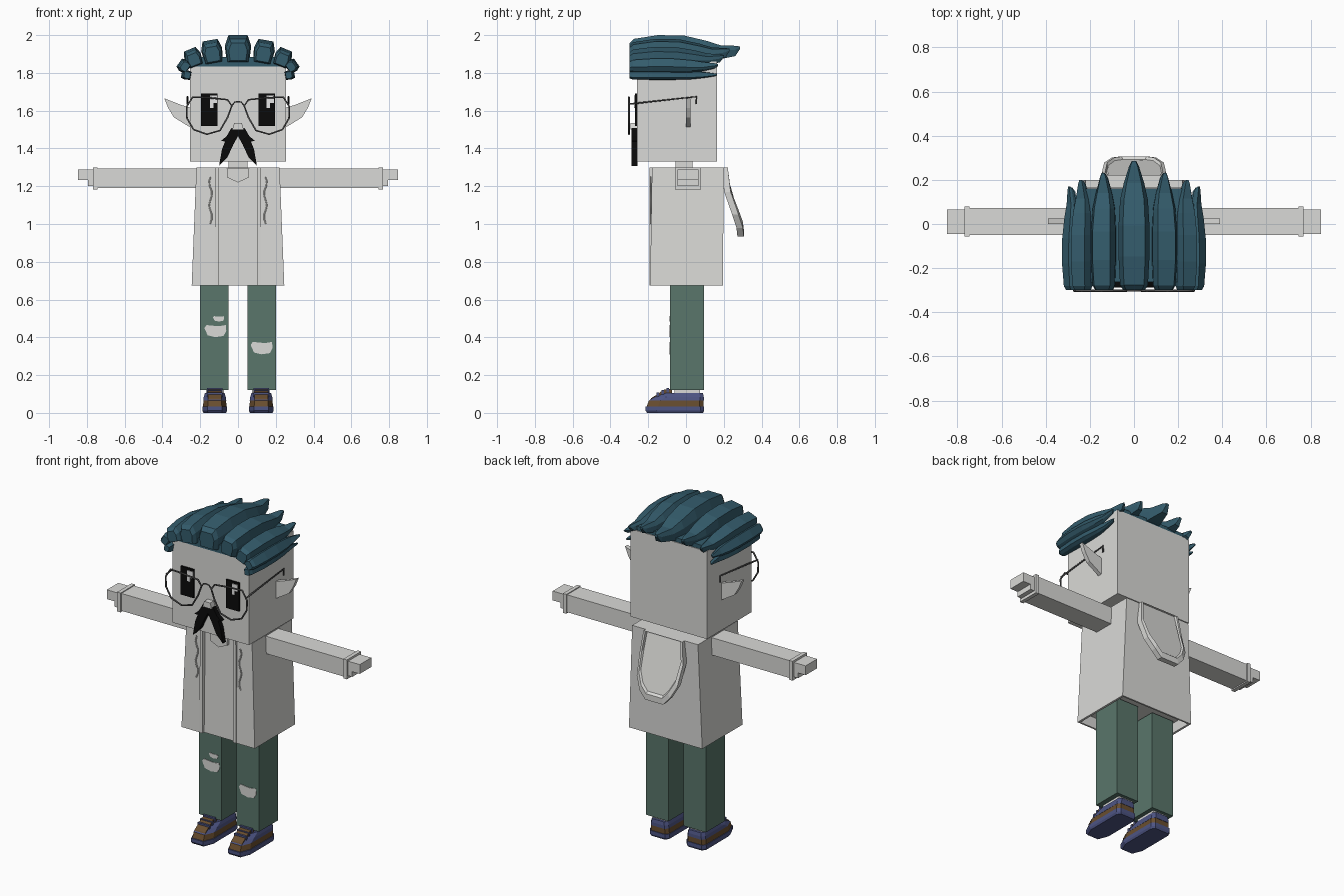
import bpy, bmesh, math
from mathutils import Vector, Matrix

if "Cube" in bpy.data.objects:
    bpy.data.objects.remove(bpy.data.objects["Cube"], do_unlink=True)


def material(name, r, g, b):
    m = bpy.data.materials.new(name)
    m.use_nodes = True
    m.diffuse_color = (r, g, b, 1)
    bsdf = m.node_tree.nodes["Principled BSDF"]
    bsdf.inputs["Base Color"].default_value = (r, g, b, 1)
    bsdf.inputs["Roughness"].default_value = 0.9
    return m


PALE = material("pale grey", 0.7, 0.7, 0.68)
GREEN = material("trouser green", 0.1, 0.18, 0.145)
TEAL = material("hair teal", 0.034, 0.107, 0.15)
BLUE = material("shoe blue", 0.075, 0.09, 0.23)
BROWN = material("shoe brown", 0.14, 0.075, 0.028)
BLACK = material("black", 0.003, 0.003, 0.003)
WIRE = material("wire grey", 0.09, 0.09, 0.09)
WHITE = material("eye white", 0.8, 0.8, 0.8)


def loft(name, rings, mat, matrix=None):
    """Skin a series of equal point rings and cap both ends."""
    bm = bmesh.new()
    rows = [[bm.verts.new(p) for p in ring] for ring in rings]
    n = len(rows[0])
    for a, b in zip(rows, rows[1:]):
        for i in range(n):
            j = (i + 1) % n
            bm.faces.new((a[i], a[j], b[j], b[i]))
    bm.faces.new(rows[0])
    bm.faces.new(rows[-1])
    if matrix:
        bm.transform(matrix)
    bmesh.ops.recalc_face_normals(bm, faces=bm.faces)
    me = bpy.data.meshes.new(name)
    bm.to_mesh(me)
    bm.free()
    me.materials.append(mat)
    ob = bpy.data.objects.new(name, me)
    bpy.context.collection.objects.link(ob)
    return ob


def box(name, x, y, z, mat):
    rect = [(x[0], y[0]), (x[1], y[0]), (x[1], y[1]), (x[0], y[1])]
    return loft(name, [[(a, b, h) for a, b in rect] for h in z], mat)


def plate(name, pts, y0, y1, mat, side=1):
    """Prism with an (x, z) outline, running from y0 to y1."""
    return loft(name, [[(side * x, y, z) for x, z in pts] for y in (y0, y1)], mat)


def wire(name, pts, radius, mat, cyclic=False):
    cu = bpy.data.curves.new(name, "CURVE")
    cu.dimensions = "3D"
    cu.bevel_depth = radius
    cu.bevel_resolution = 1
    sp = cu.splines.new("POLY")
    sp.points.add(len(pts) - 1)
    for p, co in zip(sp.points, pts):
        p.co = (*co, 1)
    sp.use_cyclic_u = cyclic
    cu.materials.append(mat)
    bpy.context.collection.objects.link(bpy.data.objects.new(name, cu))


# Head, neck and nose
box("head", (-0.255, 0.255), (-0.26, 0.165), (1.33, 1.86), PALE)
box("neck", (-0.05, 0.05), (-0.055, 0.035), (1.25, 1.34), PALE)
plate("nose", [(-0.03, 1.5), (0.03, 1.5), (0.02, 1.535), (-0.02, 1.535)], -0.295, -0.255, PALE)

# Coat: hollow underneath, with a shallow opening down the front
def coat_ring(z, hw, front, back, depth=0.014, gap=0.11):
    half = [(gap, front + depth), (gap, front), (hw, front), (hw, back)]
    return [(x, y, z) for x, y in half] + [(-x, y, z) for x, y in reversed(half)]


loft("coat", [coat_ring(0.73, 0.225, -0.165, 0.18), coat_ring(0.675, 0.232, -0.18, 0.185),
              coat_ring(0.675, 0.245, -0.19, 0.195), coat_ring(1.3, 0.22, -0.18, 0.2)], PALE)
plate("collar", [(-0.06, 1.295), (0.06, 1.295), (0.055, 1.245), (0, 1.22), (-0.055, 1.245)],
      -0.185, -0.16, PALE)

# Hood hanging behind the back: sheared U plate with a raised rim
def hood_ring(k, out):
    rows = [(0.13, 0.205, 1.3), (0.145, 0.22, 1.17), (0.135, 0.262, 1.05),
            (0.1, 0.285, 0.98), (0.06, 0.29, 0.935)]
    return [(s * x * k, y + out, 1.3 - (1.3 - z) * k)
            for s, seq in ((1, rows), (-1, rows[::-1])) for x, y, z in seq]


loft("hood", [hood_ring(0.9, -0.005), hood_ring(1, -0.018), hood_ring(1, 0.016),
              hood_ring(0.9, 0.016), hood_ring(0.87, 0.002)], PALE)

# Paired body parts
for s, side in ((1, "left"), (-1, "right")):
    def pair(a, b):
        return (s * a, s * b)

    box(side + "_sleeve", pair(0.2, 0.76), (-0.05, 0.072), (1.19, 1.295), PALE)
    box(side + "_cuff", pair(0.745, 0.768), (-0.057, 0.079), (1.183, 1.3), PALE)
    box(side + "_hand", pair(0.76, 0.846), (-0.045, 0.065), (1.232, 1.288), PALE)
    box(side + "_palm", pair(0.76, 0.795), (-0.045, 0.065), (1.2, 1.24), PALE)
    plate(side + "_lapel", [(0.103, 1.298), (0.12, 1.298), (0.122, 0.675), (0.103, 0.675)],
          -0.193, -0.165, PALE, s)
    wire(side + "_drawstring", [(s * (0.145 + 0.008 * math.sin(i * 1.3)), -0.186, 1.25 - i * 0.025)
                                for i in range(11)], 0.004, PALE)
    plate(side + "_ear", [(0.25, 1.615), (0.3, 1.63), (0.39, 1.665), (0.37, 1.615),
                          (0.34, 1.565), (0.25, 1.51)], 0.0, 0.025, PALE, s)
    box(side + "_trouser_leg", pair(0.05, 0.2), (-0.085, 0.095), (0.12, 0.72), GREEN)
    box(side + "_ankle", pair(0.075, 0.17), (-0.06, 0.075), (0.06, 0.125), PALE)

    # Face details
    box(side + "_eye", pair(0.108, 0.195), (-0.27, -0.255), (1.52, 1.692), BLACK)
    cx = s * 0.15
    box(side + "_eye_highlight", (cx + 0.002, cx + 0.04), (-0.274, -0.269), (1.64, 1.68), WHITE)
    box(side + "_eye_glint", (cx + 0.002, cx + 0.02), (-0.274, -0.269), (1.615, 1.64), WHITE)
    plate(side + "_moustache", [(0, 1.5), (0.035, 1.508), (0.06, 1.465), (0.09, 1.44),
                                (0.068, 1.437), (0.085, 1.395), (0.1, 1.308), (0.055, 1.355),
                                (0.025, 1.42), (0, 1.465)], -0.288, -0.258, BLACK, s)

    # Glasses: rim, temple and nose bridge half
    rim = [(0.272, 1.62), (0.24, 1.672), (0.15, 1.668), (0.055, 1.658), (0.033, 1.625), (0.055, 1.565),
           (0.095, 1.495), (0.165, 1.475), (0.235, 1.5), (0.27, 1.56)]
    wire(side + "_glasses_rim", [(s * x, -0.302, z) for x, z in rim], 0.005, WIRE, True)
    wire(side + "_glasses_temple", [(s * 0.268, -0.302, 1.635), (s * 0.268, 0.055, 1.674),
                                    (s * 0.268, 0.055, 1.635)], 0.005, WIRE)
    wire(side + "_glasses_bridge", [(s * 0.033, -0.302, 1.625), (s * 0.018, -0.302, 1.645),
                                    (0, -0.302, 1.648)], 0.004, WIRE)

    # Shoe: stacked layers with a rounded toe
    def sole_ring(z, front, back, hw):
        ym = front + 0.06
        pts = [(hw, back - 0.02), (hw, ym), (hw * 0.6, front), (-hw * 0.6, front), (-hw, ym),
               (-hw, back - 0.02), (-hw * 0.75, back), (hw * 0.75, back)]
        return [(s * 0.123 + x, y, z) for x, y in pts]

    loft(side + "_shoe_sole", [sole_ring(0, -0.205, 0.09, 0.06), sole_ring(0.012, -0.215, 0.096, 0.066),
                               sole_ring(0.034, -0.215, 0.096, 0.066)], BLUE)
    loft(side + "_shoe_body", [sole_ring(0.034, -0.208, 0.092, 0.062),
                               sole_ring(0.066, -0.196, 0.092, 0.06)], BROWN)
    loft(side + "_shoe_upper", [sole_ring(0.066, -0.196, 0.094, 0.061), sole_ring(0.085, -0.165, 0.094, 0.058),
                                sole_ring(0.105, -0.12, 0.09, 0.052)], BLUE)
    tongue = [(-0.2, 0.05), (-0.185, 0.077), (-0.15, 0.1), (-0.12, 0.122), (-0.075, 0.127), (-0.075, 0.05)]
    loft(side + "_shoe_tongue", [[(s * 0.123 + x, y, z) for y, z in tongue]
                                 for x in (-0.036, 0.036)], BROWN)
    for i in range(3):
        y = -0.155 + i * 0.026
        box(side + "_shoe_lace", (s * 0.123 - 0.04, s * 0.123 + 0.04), (y, y + 0.012),
            (0.085 + i * 0.012, 0.107 + i * 0.013), BLUE)

# Torn patches on the trousers
def tear(name, cx, cz, hw, hh):
    shape = [(-1, 0.5), (-0.8, 1), (0.3, 0.8), (0.95, 1), (1, 0), (0.75, -0.8), (0, -1), (-0.7, -0.7)]
    plate(name, [(cx + hw * x, cz + hh * z) for x, z in shape], -0.088, -0.083, PALE)


tear("right_knee_tear", -0.12, 0.433, 0.058, 0.032)
tear("right_thigh_tear", -0.103, 0.498, 0.03, 0.014)
tear("left_knee_tear", 0.125, 0.343, 0.058, 0.033)

# Hair: a flat cap with swept-back locks fanned over it
box("hair_cap", (-0.25, 0.25), (-0.262, 0.16), (1.835, 1.885), TEAL)


def lock(name, x, z, roll, hw, h, tip, lift):
    # station: position along the lock, underside, top, width factor
    stations = [(0, 0.06, 0.7, 0.7), (0.04, 0, 0.86, 0.9), (0.26, 0, 1, 1), (0.5, 0, 0.98, 1),
                (0.7, 0.02, 0.78, 0.9), (0.83, 0.1, 0.6, 0.66), (0.96, 0.2, 0.58, 0.32),
                (1, 0.45, 0.55, 0.15)]
    rings = []
    for t, lo, hi, k in stations:
        y = -0.3 + t * (tip + 0.3)
        up = lift * max(0, t - 0.6)
        mid = lo + (hi - lo) * 0.6
        w = hw * k
        rings.append([(a, y, b * h + up) for a, b in
                      ((-w * 0.85, lo), (w * 0.85, lo), (w, mid), (w * 0.72, hi), (-w * 0.72, hi), (-w, mid))])
    turn = Matrix.Translation(Vector((x, 0, z))) @ Matrix.Rotation(roll, 4, "Y")
    loft(name, rings, TEAL, turn)


lock("hair_lock_centre", 0, 1.857, 0, 0.07, 0.143, 0.285, 0.01)
for s, side in ((1, "left"), (-1, "right")):
    for part, x, z, roll, hw, h, tip in (("upper", 0.127, 1.853, 10, 0.056, 0.122, 0.23),
                                         ("middle", 0.22, 1.837, 22, 0.046, 0.095, 0.2),
                                         ("outer", 0.262, 1.82, 55, 0.036, 0.06, 0.17),
                                         ("lower", 0.25, 1.785, 80, 0.026, 0.05, 0.165)):
        lock(side + "_hair_lock_" + part, s * x, z, s * math.radians(roll), hw, h, tip, 0.02)
